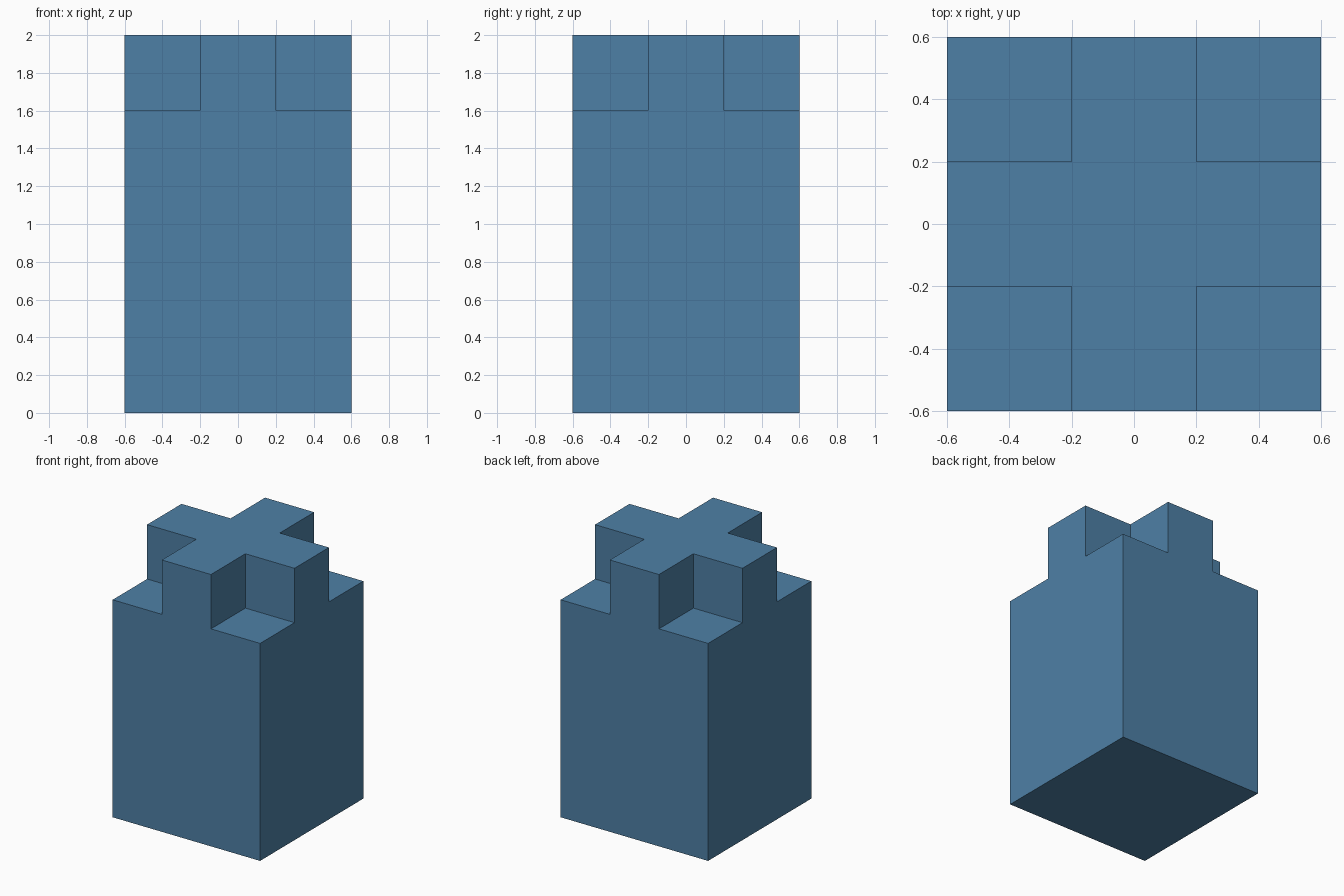
import bpy
import bmesh

cube = bpy.data.objects.get("Cube")
if cube:
    bpy.data.objects.remove(cube, do_unlink=True)

HALF = 0.6        # half width of the block
BODY_TOP = 1.6    # height of the corner ledges
TOP = 2.0         # height of the cross

# Flat blue material
blue = bpy.data.materials.new("steel_blue")
blue.use_nodes = True
colour = (0.076, 0.216, 0.381, 1.0)
blue.diffuse_color = colour
blue.node_tree.nodes["Principled BSDF"].inputs["Base Color"].default_value = colour


def extrude_up(bm, faces, height):
    """Extrude a region of faces straight up and return the new cap faces."""
    geom = bmesh.ops.extrude_face_region(bm, geom=faces)["geom"]
    verts = [g for g in geom if isinstance(g, bmesh.types.BMVert)]
    bmesh.ops.translate(bm, vec=(0, 0, height), verts=verts)
    return [g for g in geom if isinstance(g, bmesh.types.BMFace)]


# Block: a 3 x 3 footprint raised to the ledge height
bm = bmesh.new()
bmesh.ops.create_grid(bm, x_segments=3, y_segments=3, size=HALF)
caps = extrude_up(bm, bm.faces[:], BODY_TOP)

# Cross: every top cell except the four corners goes on up
cross = [f for f in caps
         if min(abs(f.calc_center_median().x), abs(f.calc_center_median().y)) < 0.1]
extrude_up(bm, cross, TOP - BODY_TOP)

# Merge coplanar cells into clean flat faces
bmesh.ops.recalc_face_normals(bm, faces=bm.faces[:])
bmesh.ops.dissolve_limit(bm, angle_limit=0.01, verts=bm.verts[:], edges=bm.edges[:])

mesh = bpy.data.meshes.new("notched_block")
bm.to_mesh(mesh)
bm.free()
mesh.materials.append(blue)
block = bpy.data.objects.new("notched_block", mesh)
bpy.context.collection.objects.link(block)
